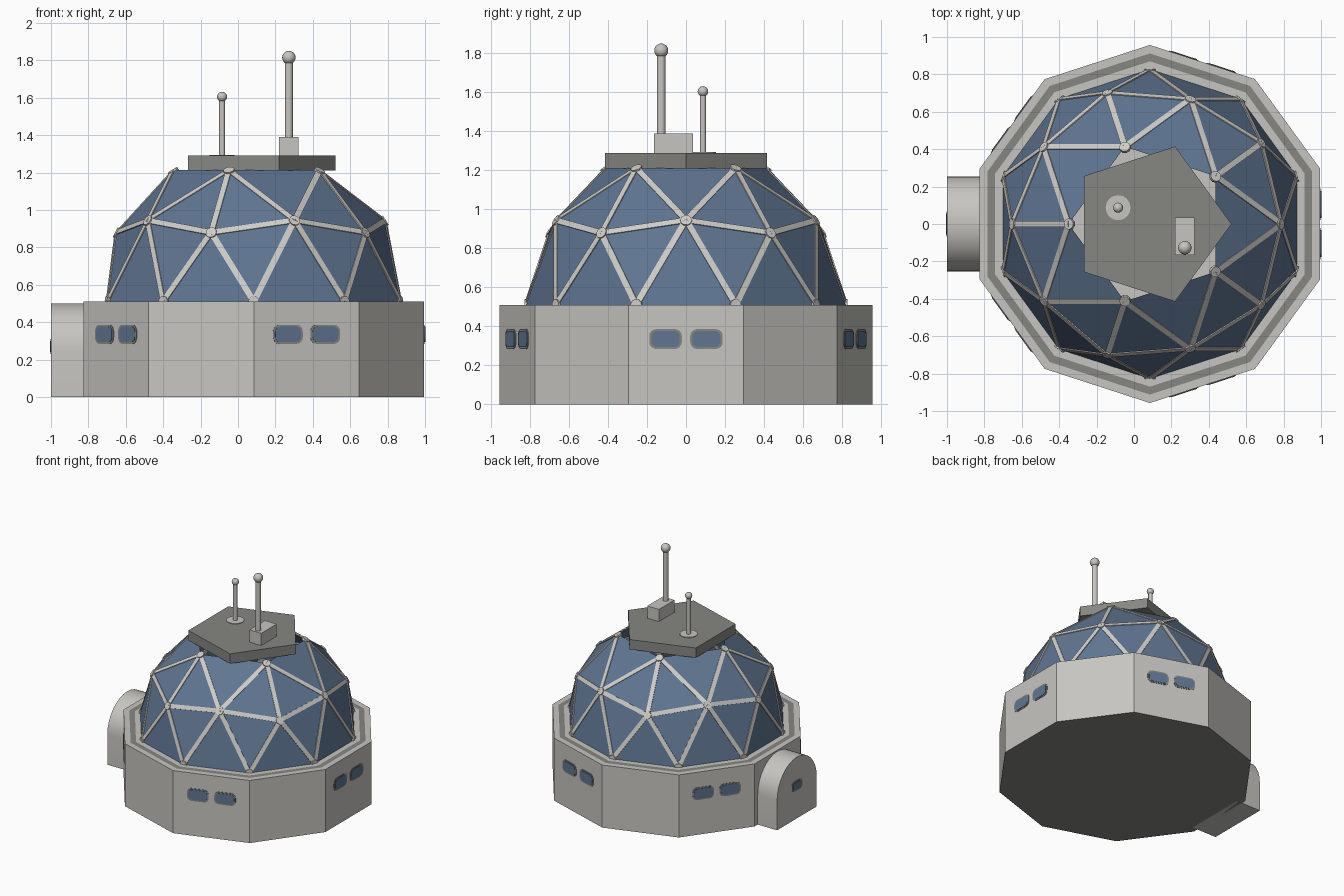
import bpy
import bmesh
from math import sin, cos, pi, radians
from mathutils import Vector, Matrix

if "Cube" in bpy.data.objects:
    bpy.data.objects.remove(bpy.data.objects["Cube"])

CX = 0.085          # dome and base axis
BASE_TOP = 0.51
DOME_R = 0.827
WALL_R = 0.957
ROOF_Z = 1.29


def material(name, colour):
    mat = bpy.data.materials.new(name)
    mat.use_nodes = True
    mat.diffuse_color = (*colour, 1)
    bsdf = next(n for n in mat.node_tree.nodes if n.type == "BSDF_PRINCIPLED")
    bsdf.inputs["Base Color"].default_value = (*colour, 1)
    return mat


LIGHT = material("light grey", (0.57, 0.56, 0.53))
STRUT = material("pale strut grey", (0.63, 0.61, 0.57))
DARK = material("dark grey", (0.24, 0.24, 0.225))
GLASS = material("blue glass", (0.115, 0.18, 0.29))


def finish(name, bm, *mats, smooth=False):
    bmesh.ops.recalc_face_normals(bm, faces=bm.faces)
    mesh = bpy.data.meshes.new(name)
    bm.to_mesh(mesh)
    bm.free()
    for mat in mats:
        mesh.materials.append(mat)
    obj = bpy.data.objects.new(name, mesh)
    bpy.context.collection.objects.link(obj)
    if smooth:
        bpy.ops.object.select_all(action="DESELECT")
        obj.select_set(True)
        bpy.context.view_layer.objects.active = obj
        bpy.ops.object.shade_smooth_by_angle(angle=radians(35))
    return obj


def extrude(name, outline, vec, mat, smooth=False):
    """Solid made by pushing a closed outline along a vector."""
    bm = bmesh.new()
    face = bm.faces.new([bm.verts.new(p) for p in outline])
    side = bmesh.ops.extrude_face_region(bm, geom=[face], use_keep_orig=True)
    moved = [v for v in side["geom"] if isinstance(v, bmesh.types.BMVert)]
    bmesh.ops.translate(bm, verts=moved, vec=vec)
    return finish(name, bm, mat, smooth=smooth)


def ngon(n, r, start, centre):
    return [Vector(centre) + Vector((r * cos(start + 2 * pi * i / n),
                                     r * sin(start + 2 * pi * i / n), 0)) for i in range(n)]


def column(name, x, y, z0, z1, r, mat):
    extrude(name, ngon(16, r, 0, (x, y, z0)), Vector((0, 0, z1 - z0)), mat, smooth=True)


def plate(name, centre, angle, w, h, depth, mat):
    """Rounded plate on a wall facing the given compass angle."""
    out = Vector((cos(angle), sin(angle), 0))
    along = Vector((-sin(angle), cos(angle), 0))
    r = h * 0.35
    pts = []
    for q, (su, sv) in enumerate([(1, 1), (-1, 1), (-1, -1), (1, -1)]):
        for k in range(5):
            a = (q + k / 4) * pi / 2
            u = su * (w / 2 - r) + r * cos(a)
            v = sv * (h / 2 - r) + r * sin(a)
            pts.append(centre + along * u + Vector((0, 0, v)) - out * 0.002)
    extrude(name, pts, out * (depth + 0.002), mat)


def window(name, centre, angle, w, h):
    plate(name + "_frame", centre, angle, w + 0.022, h + 0.02, 0.003, DARK)
    plate(name + "_glass", centre, angle, w, h, 0.006, GLASS)


# Ten-sided base wall, with a dark ring on its top ledge and a dark underside
bm = bmesh.new()
profile = [(WALL_R, 0), (WALL_R, BASE_TOP), (0.912, BASE_TOP), (0.87, BASE_TOP), (0.78, BASE_TOP)]
loops = [[bm.verts.new(p) for p in ngon(10, r, pi / 2, (CX, 0, z))] for r, z in profile]
for band, (lo, hi) in enumerate(zip(loops, loops[1:])):
    for i in range(10):
        j = (i + 1) % 10
        bm.faces.new((lo[i], lo[j], hi[j], hi[i])).material_index = int(band == 2)
bm.faces.new(loops[0]).material_index = 1
bm.faces.new(loops[-1])
finish("base_wall", bm, LIGHT, DARK)

# Geodesic dome of triangular panes, open at the top and bottom
bm = bmesh.new()
bmesh.ops.create_icosphere(bm, subdivisions=2, radius=DOME_R,
                           matrix=Matrix.Rotation(pi, 4, "Z"))
cut = [v for v in bm.verts if v.co.z < -0.05 or v.co.z > DOME_R * 0.95]
bmesh.ops.delete(bm, geom=cut, context="VERTS")
bm.verts.ensure_lookup_table()
edges = [(e.verts[0].co.copy(), e.verts[1].co.copy()) for e in bm.edges if not e.is_boundary]
nodes = [v.co.copy() for v in bm.verts]
to_place = Matrix.Translation((CX, 0, BASE_TOP))
bmesh.ops.transform(bm, matrix=to_place, verts=bm.verts)
finish("dome_panes", bm, GLASS)


def frame_at(origin, along, normal):
    """Matrix with x along the strut and z pointing out of the dome."""
    side = normal.cross(along)
    rot = Matrix((along, side, normal)).transposed().to_4x4()
    return to_place @ Matrix.Translation(origin) @ rot


# Flat struts on the pane edges
bm = bmesh.new()
for a, b in edges:
    mid = (a + b) / 2
    n = mid.normalized()
    m = frame_at(mid - n * 0.005, (b - a).normalized(), n)
    bmesh.ops.create_cube(bm, size=1, matrix=m @ Matrix.Diagonal(((b - a).length, 0.032, 0.015, 1)))
finish("dome_struts", bm, STRUT)

# Small hubs where the struts meet
bm = bmesh.new()
for p in nodes:
    n = p.normalized()
    along = n.orthogonal().normalized()
    bmesh.ops.create_cone(bm, cap_ends=True, segments=10, radius1=0.03, radius2=0.03, depth=0.02,
                          matrix=frame_at(p - n * 0.008, along, n))
finish("dome_hubs", bm, STRUT)

# Five-sided roof platform
extrude("roof_platform", ngon(5, 0.436, 0, (CX, 0, 1.21)), Vector((0, 0, ROOF_Z - 1.21)), DARK)

# Paired windows on every second wall
for k in range(5):
    ang = k * 2 * pi / 5
    mid = Vector((CX, 0, 0.335)) + Vector((cos(ang), sin(ang), 0)) * WALL_R * cos(pi / 10)
    if k * 72 == 180:
        continue
    for s in (-1, 1):
        offset = Vector((-sin(ang), cos(ang), 0)) * 0.105 * s
        window(f"wall_window_{k}_{'a' if s < 0 else 'b'}", mid + offset, ang, 0.145, 0.082)

# Arched entrance porch on the right side, with a small door window
arch = [Vector((-1, 0.255, 0)), Vector((-1, -0.255, 0))]
arch += [Vector((-1, -0.255 * cos(pi * i / 16), 0.245 + 0.255 * sin(pi * i / 16))) for i in range(17)]
extrude("entrance_porch", arch, Vector((0.22, 0, 0)), LIGHT, smooth=True)
window("door_window", Vector((-1, 0, 0.27)), pi, 0.11, 0.06)


# Antennas: rod with a ball on top
def antenna(name, x, y, z0, z1, rod, ball):
    column(name + "_rod", x, y, z0, z1, rod, LIGHT)
    bm = bmesh.new()
    bmesh.ops.create_uvsphere(bm, u_segments=16, v_segments=10, radius=ball,
                              matrix=Matrix.Translation((x, y, z1)))
    finish(name + "_ball", bm, LIGHT, smooth=True)


column("short_antenna_foot", -0.085, 0.087, ROOF_Z - 0.01, ROOF_Z + 0.005, 0.067, LIGHT)
antenna("short_antenna", -0.085, 0.087, ROOF_Z, 1.605, 0.016, 0.027)
antenna("tall_antenna", 0.272, -0.127, ROOF_Z, 1.815, 0.022, 0.036)

# Equipment box under the tall antenna
bm = bmesh.new()
bmesh.ops.create_cube(bm, size=1, matrix=Matrix.Translation((0.272, -0.065, 1.34))
                      @ Matrix.Diagonal((0.105, 0.2, 0.1, 1)))
finish("equipment_box", bm, LIGHT)
